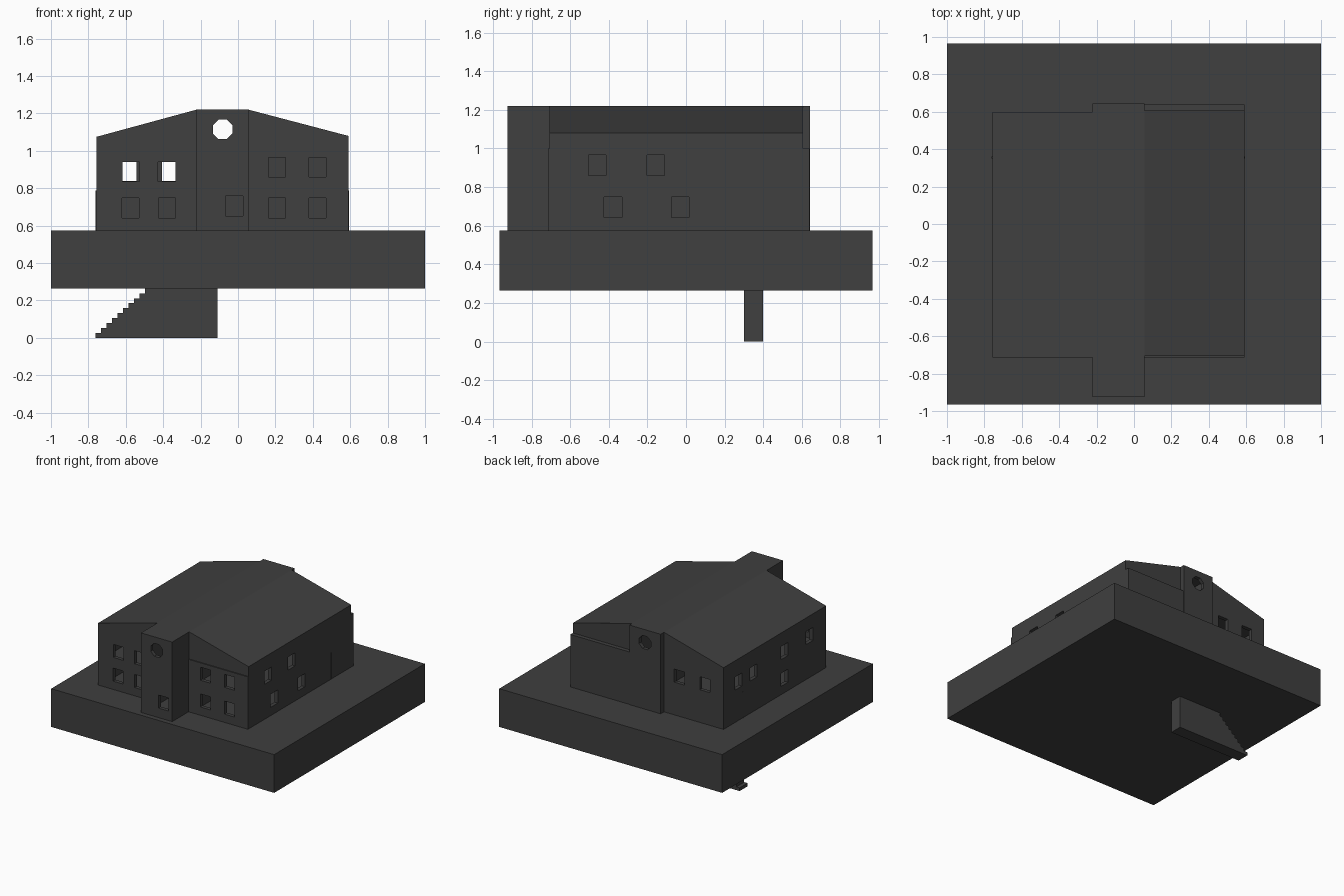
import bpy, bmesh, math
from mathutils import Matrix, Vector

if "Cube" in bpy.data.objects:
    bpy.data.objects.remove(bpy.data.objects["Cube"], do_unlink=True)

grey = bpy.data.materials.new("dark_grey")
grey.use_nodes = True
grey.diffuse_color = (0.05, 0.05, 0.05, 1)
grey.node_tree.nodes["Principled BSDF"].inputs["Base Color"].default_value = (0.05, 0.05, 0.05, 1)


def finish(name, bm):
    bmesh.ops.recalc_face_normals(bm, faces=bm.faces)
    mesh = bpy.data.meshes.new(name)
    bm.to_mesh(mesh)
    bm.free()
    mesh.materials.append(grey)
    ob = bpy.data.objects.new(name, mesh)
    bpy.context.collection.objects.link(ob)
    return ob


def add_box(bm, x, y, z):
    size = Vector((x[1] - x[0], y[1] - y[0], z[1] - z[0]))
    mid = Vector((sum(x), sum(y), sum(z))) / 2
    bmesh.ops.create_cube(bm, size=1, matrix=Matrix.Translation(mid) @ Matrix.Diagonal(size).to_4x4())


def box(name, x, y, z):
    bm = bmesh.new()
    add_box(bm, x, y, z)
    return finish(name, bm)


def prism(name, profile, y):
    """Extrude an x-z profile along y."""
    bm = bmesh.new()
    face = bm.faces.new([bm.verts.new((px, y[0], pz)) for px, pz in profile])
    out = bmesh.ops.extrude_face_region(bm, geom=[face])
    moved = [v for v in out["geom"] if isinstance(v, bmesh.types.BMVert)]
    bmesh.ops.translate(bm, verts=moved, vec=(0, y[1] - y[0], 0))
    return finish(name, bm)


def cut(ob, cutter):
    cutter.hide_render = True
    mod = ob.modifiers.new("cut", "BOOLEAN")
    mod.operation, mod.solver, mod.object = "DIFFERENCE", "EXACT", cutter
    bpy.context.view_layer.objects.active = ob
    bpy.ops.object.modifier_apply(modifier=mod.name)
    bpy.data.objects.remove(cutter, do_unlink=True)


W, H, D = 0.046, 0.053, 0.06   # half sizes of a window cutter


def windows(ob, facing_y=(), facing_x=()):
    """Cut openings; each entry is (x, y, z) of a window centre."""
    bm = bmesh.new()
    for places, hx, hy in ((facing_y, W, D), (facing_x, D, W)):
        for x, y, z in places:
            add_box(bm, (x - hx, x + hx), (y - hy, y + hy), (z - H, z + H))
    cut(ob, finish("window_cutter", bm))


GROUND, RIDGE, LEDGE, WALL = 0.575, 1.22, 1.0, 0.03
SPINE = (-0.223, 0.057)
EAST, WEST = 0.59, -0.757
FRONT, LOW, HIGH = -0.715, 0.695, 0.912

# Ground slab
box("ground_slab", (-1, 1), (-0.965, 0.965), (0.265, GROUND))

# Stair hanging under the slab
steps, run, rise = 10, 0.0295, 0.0265
profile = [(-0.11, 0.265), (-0.11, 0)]
for i in range(steps):
    x = -0.762 + i * run
    profile += [(x, i * rise), (x, (i + 1) * rise)]
prism("under_stair", profile, (0.30, 0.40))

# Wing on the left: lower storeys with a stepped-back roof block
wing = box("left_wing", (SPINE[1], EAST), (FRONT, 0.64), (GROUND, LEDGE))
cut(wing, box("cavity", (SPINE[1] + WALL, EAST - WALL), (FRONT + WALL, 0.61), (GROUND + 0.005, LEDGE - 0.02)))
windows(wing,
        facing_y=[(x, FRONT, z) for x in (0.208, 0.425) for z in (LOW, HIGH)],
        facing_x=[(EAST, -0.46, HIGH), (EAST, -0.157, HIGH), (EAST, -0.378, LOW), (EAST, -0.03, LOW)])
prism("left_roof", [(SPINE[1], LEDGE), (EAST, LEDGE), (EAST, 1.08), (SPINE[1], RIDGE)], (-0.707, 0.607))

# Wing on the right: walls and roof in one
wing = prism("right_wing", [(WEST, GROUND), (SPINE[0], GROUND), (SPINE[0], RIDGE), (WEST, 1.075)], (FRONT, 0.60))
cut(wing, box("cavity", (WEST + WALL, SPINE[0] - WALL), (FRONT + WALL, 0.57), (GROUND + 0.005, 0.99)))
windows(wing,
        facing_y=[(-0.575, FRONT, LOW), (-0.38, FRONT, LOW), (-0.572, FRONT, 0.888),
                  (-0.381, FRONT, 0.888), (-0.59, 0.60, 0.893), (-0.36, 0.60, 0.893)],
        facing_x=[(WEST, 0.41, 0.89), (WEST, 0.215, 0.89), (WEST, -0.18, HIGH),
                  (WEST, -0.18, LOW), (WEST, -0.50, HIGH)])

# Central spine with a round opening at both ends
spine = box("central_spine", SPINE, (-0.925, 0.643), (GROUND, RIDGE))
cut(spine, box("cavity", (SPINE[0] + WALL, SPINE[1] - WALL), (-0.895, 0.613), (GROUND + 0.005, RIDGE - 0.02)))
windows(spine, facing_y=[(-0.02, -0.925, 0.705)])
bm = bmesh.new()
turn = Matrix.Translation((-0.082, 0, 1.115)) @ Matrix.Rotation(math.pi / 2, 4, "X") @ Matrix.Rotation(math.pi / 8, 4, "Z")
bmesh.ops.create_cone(bm, cap_ends=True, segments=8, radius1=0.057, radius2=0.057, depth=3, matrix=turn)
cut(spine, finish("round_cutter", bm))

# Inner floors and a partition whose ends just show outside
for name, x, y in (("left_floor", (SPINE[1] + 0.01, EAST - 0.01), (FRONT + 0.01, 0.63)),
                   ("right_floor", (WEST + 0.01, SPINE[0] - 0.01), (FRONT + 0.01, 0.59))):
    box(name, x, y, (0.775, 0.79))
box("partition", (WEST - 0.004, EAST + 0.003), (0.35, 0.36), (GROUND, 0.789))
